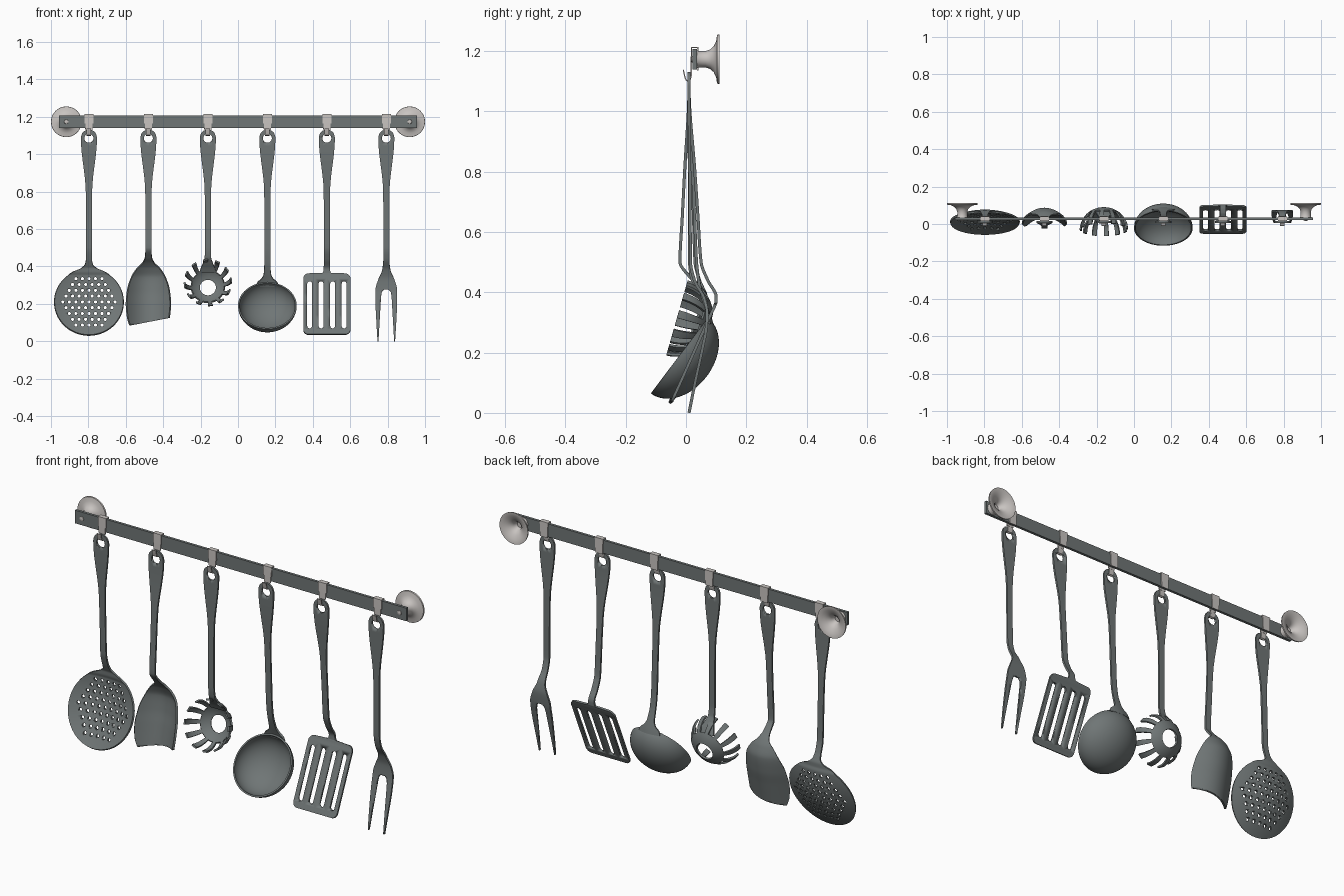
import bpy, bmesh, math
from mathutils import Matrix

old = bpy.data.objects.get("Cube")
if old:
    bpy.data.objects.remove(old)


def material(name, rgb):
    m = bpy.data.materials.new(name)
    m.use_nodes = True
    m.diffuse_color = (*rgb, 1)
    m.node_tree.nodes["Principled BSDF"].inputs["Base Color"].default_value = (*rgb, 1)
    return m


DARK = material("dark_steel", (0.16, 0.18, 0.18))
LIGHT = material("pale_metal", (0.58, 0.55, 0.53))


def finish(name, bm, mat, thick=0.0):
    """Turn a bmesh into an object, thicken it and smooth its soft edges."""
    bmesh.ops.recalc_face_normals(bm, faces=bm.faces)
    mesh = bpy.data.meshes.new(name)
    bm.to_mesh(mesh)
    bm.free()
    mesh.materials.append(mat)
    ob = bpy.data.objects.new(name, mesh)
    bpy.context.collection.objects.link(ob)
    bpy.ops.object.select_all(action="DESELECT")
    ob.select_set(True)
    bpy.context.view_layer.objects.active = ob
    if thick:
        mod = ob.modifiers.new("thickness", "SOLIDIFY")
        mod.thickness, mod.offset = thick, 0
        bpy.ops.object.modifier_apply(modifier=mod.name)
    bpy.ops.object.shade_smooth_by_angle(angle=math.radians(35))
    return ob


def ribbon(name, x, rows, mat, thick, cols=2, bow=0):
    """Strip through rows of (z, y, half width), bowed forward at its sides."""
    bm = bmesh.new()
    grid = []
    for z, y, w in rows:
        us = [(2 * c / cols - 1) * w for c in range(cols + 1)]
        grid.append([bm.verts.new((x + u, y - (bow * u * u if z < 0.47 else 0), z)) for u in us])
    for a, b in zip(grid, grid[1:]):
        for c in range(cols):
            bm.faces.new((a[c], a[c + 1], b[c + 1], b[c]))
    return finish(name, bm, mat, thick)


def flow(pts, steps=7):
    """Smooth (z, y, w) stations without overshoot."""
    n = len(pts)

    def slope(i, k):
        return (pts[i + 1][k] - pts[i][k]) / (pts[i + 1][0] - pts[i][0])

    def tangent(i, k):
        if i in (0, n - 1):
            return slope(min(i, n - 2), k)
        a, b = slope(i - 1, k), slope(i, k)
        return 2 * a * b / (a + b) if a * b > 0 else 0

    rows = []
    for i in range(n - 1):
        h = pts[i + 1][0] - pts[i][0]
        for s in range(steps):
            t = s / steps
            row = [pts[i][0] + h * t]
            for k in (1, 2):
                row.append((2 * t**3 - 3 * t * t + 1) * pts[i][k] + (3 * t * t - 2 * t**3) * pts[i + 1][k]
                           + h * ((t**3 - 2 * t * t + t) * tangent(i, k) + (t**3 - t * t) * tangent(i + 1, k)))
            rows.append(row)
    return rows + [pts[-1]]


def cut(ob, outlines):
    """Cut (x, z) outlines right through an object from front to back."""
    bm = bmesh.new()
    for pts in outlines:
        face = bm.faces.new([bm.verts.new((x, -0.4, z)) for x, z in pts])
        out = bmesh.ops.extrude_face_region(bm, geom=[face])["geom"]
        bmesh.ops.translate(bm, vec=(0, 0.8, 0), verts=[g for g in out if isinstance(g, bmesh.types.BMVert)])
    cutter = finish("cutter", bm, DARK)
    bpy.ops.object.select_all(action="DESELECT")
    ob.select_set(True)
    bpy.context.view_layer.objects.active = ob
    mod = ob.modifiers.new("cut", "BOOLEAN")
    mod.operation, mod.solver, mod.object = "DIFFERENCE", "EXACT", cutter
    bpy.ops.object.modifier_apply(modifier=mod.name)
    bpy.data.objects.remove(cutter)


def circle(x, z, r, n=12):
    return [(x + r * math.cos(math.tau * i / n), z + r * math.sin(math.tau * i / n)) for i in range(n)]


def slot(x, z0, z1, r):
    """Upright slot with round ends."""
    arc = [math.pi * i / 6 for i in range(7)]
    return ([(x + r * math.cos(a), z1 - r + r * math.sin(a)) for a in arc]
            + [(x - r * math.cos(a), z0 + r - r * math.sin(a)) for a in arc])


def utensil(name, x, lean, lower, cols=4, bow=0, cuts=()):
    """Tapered hanging handle that flows into the stations of its head."""
    top = [(1.13, 0.01, 0.01), (1.124, 0.01, 0.024), (1.11, 0.01, 0.037), (1.085, 0.01, 0.043)]
    mid = [(z, 0.01 + (lean - 0.01) * (1.085 - z) / 0.585, w) for z, w in ((0.8, 0.017), (0.65, 0.016), (0.5, 0.016))]
    ob = ribbon(name, x, flow(top + mid + lower), DARK, 0.01, cols, bow)
    cut(ob, [circle(x, 1.085, 0.024, 20)] + list(cuts))
    return ob


def lathe(name, x, z, profile, mat, n=40):
    """Revolve (y, r) points around a front-to-back axis."""
    bm = bmesh.new()
    rings = [[bm.verts.new((x + px, y, z + pz)) for px, pz in circle(0, 0, r, n)] for y, r in profile]
    for a, b in zip(rings, rings[1:]):
        for i in range(n):
            bm.faces.new((a[i], a[i - 1], b[i - 1], b[i]))
    bm.faces.new(rings[0])
    bm.faces.new(rings[-1])
    return finish(name, bm, mat)


def bowl(name, centre, radius, depth, tilt, segs, keep, thick):
    """Half ellipsoid opening forward and up; keep(polar angle, segment) picks faces."""
    bm = bmesh.new()
    rings = 18
    grid = []
    for r in range(rings + 1):
        a = 0.02 + (math.pi / 2 - 0.02) * r / rings
        grid.append([bm.verts.new((px, py, -depth * math.cos(a))) for px, py in circle(0, 0, radius * math.sin(a), segs)])
    for r in range(rings):
        for s in range(segs):
            if keep(90 * (r + 0.5) / rings, s):
                bm.faces.new((grid[r][s], grid[r][(s + 1) % segs], grid[r + 1][(s + 1) % segs], grid[r + 1][s]))
    if keep(0, 0):
        bm.faces.new(grid[0])
    bmesh.ops.delete(bm, geom=[v for v in bm.verts if not v.link_faces], context="VERTS")
    bm.transform(Matrix.Translation(centre) @ Matrix.Rotation(math.radians(tilt), 4, "X"))
    return finish(name, bm, DARK, thick)


# Rail with flared wall mounts and screws
bm = bmesh.new()
bmesh.ops.create_cube(bm, size=1, matrix=Matrix.Translation((0, 0.029, 1.173)) @ Matrix.Diagonal((1.914, 0.014, 0.068, 1)))
finish("rail", bm, DARK)
for side, s in (("left", 1), ("right", -1)):
    lathe(side + "_wall_mount", s * 0.918, 1.173,
          [(0.036, 0.03), (0.042, 0.027), (0.065, 0.027), (0.08, 0.032), (0.092, 0.043), (0.1, 0.06), (0.103, 0.081),
           (0.111, 0.082), (0.111, 0.077), (0.105, 0.06), (0.096, 0.04), (0.08, 0.022), (0.06, 0.014)], LIGHT)
    lathe(side + "_screw", s * 0.918, 1.173, [(0.023, 0.012), (0.019, 0.011), (0.017, 0.006)], LIGHT, 16)

# Hooks clipped over the rail
places = [-0.797 + 0.318 * i for i in range(6)]
for i, x in enumerate(places):
    ribbon(f"hook_clip_{i + 1}", x, [(1.135, 0.039, 0.02), (1.212, 0.039, 0.024), (1.212, 0.018, 0.024),
                                     (1.165, 0.018, 0.024), (1.163, 0.018, 0.019), (1.13, 0.018, 0.019)], LIGHT, 0.005)
    ribbon(f"hook_bend_{i + 1}", x, [(1.135, 0.018, 0.015), (1.115, 0.017, 0.013), (1.104, 0.013, 0.012), (1.1, 0.007, 0.012),
                                     (1.104, 0, 0.012), (1.115, -0.004, 0.012), (1.138, -0.009, 0.012)], LIGHT, 0.004)

# Skimmer with a dished, perforated disc
x = places[0]
disc = []
for i in range(5, 24):
    c, s = math.cos(math.pi * i / 24), math.sin(math.pi * i / 24)
    disc.append((0.21 + 0.178 * c, 0.008 + 0.062 * c + 0.04 * s * s, 0.185 * s))
disc.append((0.032, -0.054, 0.008))
holes = []
for r in range(-4, 5):
    for c in range(-5, 6):
        hx, hz = (c + (r % 2) / 2) * 0.035, r * 0.031
        if math.hypot(hx, hz) < 0.143:
            holes.append(circle(x + hx, 0.21 + hz, 0.0085, 10))
utensil("skimmer", x, 0.03, [(0.44, 0.045, 0.016), (0.41, 0.058, 0.021), (0.39, 0.066, 0.042), (0.372, 0.067, 0.083)] + disc,
        16, 1.17, holes)

# Turner with a curved, slanted blade
x = places[1]
utensil("turner", x, -0.02, [(0.45, 0.015, 0.018), (0.42, 0.045, 0.03), (0.39, 0.066, 0.06), (0.34, 0.082, 0.091),
                             (0.27, 0.075, 0.112), (0.2, 0.06, 0.118), (0.13, 0.045, 0.112), (0.05, 0.028, 0.085)],
        16, 4.3, [[(x - 0.2, 0.064), (x + 0.2, 0.141), (x + 0.2, 0), (x - 0.2, 0)]])

# Pasta server: cup with a drain hole and a crown of prongs
x = places[2]
utensil("server_handle", x, 0.012, [(0.45, 0.018, 0.017), (0.42, 0.034, 0.025), (0.395, 0.05, 0.036), (0.37, 0.063, 0.045)], 8)
bowl("server_cup", (x, -0.03, 0.315), 0.125, 0.115, 74, 60,
     lambda a, s: a > 20 and (a < 45 or s % 5 < 2), 0.009)

# Ladle
x = places[3]
utensil("ladle_handle", x, 0.035, [(0.42, 0.046, 0.016), (0.36, 0.064, 0.019), (0.335, 0.073, 0.03), (0.315, 0.08, 0.052),
                                   (0.295, 0.086, 0.06)], 8, 3)
bowl("ladle_bowl", (x, -0.022, 0.19), 0.153, 0.11, 53, 48, lambda a, s: True, 0.008)

# Slotted spatula
x = places[4]
utensil("slotted_spatula", x, 0.05,
        [(0.44, 0.072, 0.016), (0.385, 0.1, 0.017), (0.365, 0.099, 0.022), (0.36, 0.097, 0.105), (0.352, 0.094, 0.118),
         (0.335, 0.086, 0.126), (0.06, -0.037, 0.126), (0.043, -0.045, 0.118), (0.036, -0.048, 0.105)],
        4, 0, [slot(x + d, 0.068, 0.32, 0.013) for d in (-0.092, -0.031, 0.031, 0.092)])

# Two-pronged fork
x = places[5]
gap = [(0.043, -0.02), (0.028, 0.24), (0.024, 0.262), (0.012, 0.275)]
utensil("fork", x, 0.015, [(0.44, 0.028, 0.016), (0.38, 0.06, 0.022), (0.33, 0.07, 0.043), (0.28, 0.067, 0.057),
                           (0.22, 0.056, 0.058), (0.1, 0.03, 0.053), (0, 0.01, 0.047)],
        8, 0, [[(x + u, z) for u, z in gap] + [(x - u, z) for u, z in reversed(gap)]])
